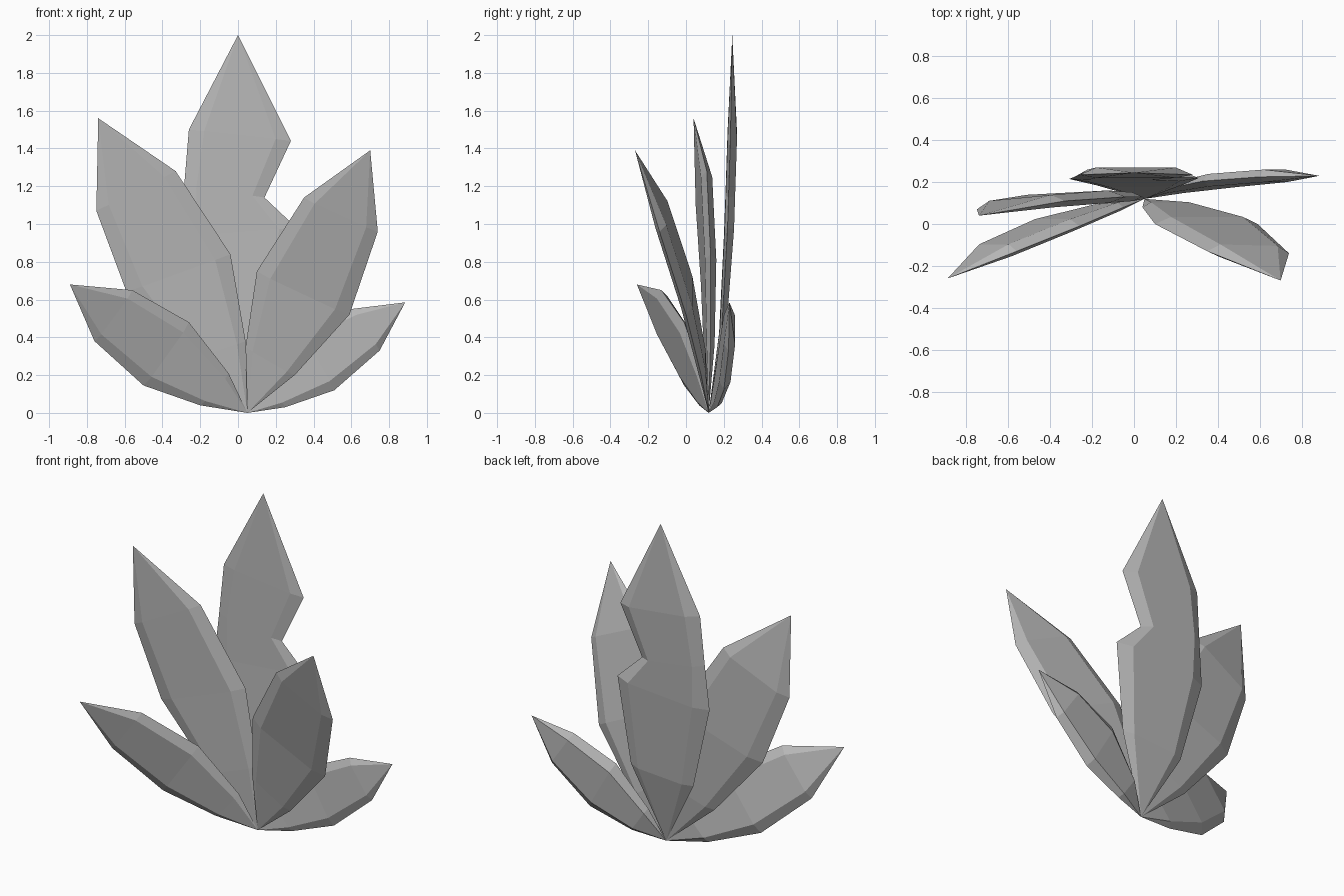
import bpy, bmesh
from mathutils import Vector

if "Cube" in bpy.data.objects:
    bpy.data.objects.remove(bpy.data.objects["Cube"])

mat = bpy.data.materials.new("pale grey")
mat.diffuse_color = (0.47, 0.47, 0.47, 1)
mat.use_nodes = True
mat.node_tree.nodes["Principled BSDF"].inputs["Base Color"].default_value = mat.diffuse_color

BASE = Vector((0.05, 0.12, 0.0))


def leaf(name, tip, rings, front=0.025, back=0.035):
    """Faceted leaf: hexagonal sections between left/right edge points, closed at base and tip."""
    bm = bmesh.new()
    tip = Vector(tip)
    axis = tip - BASE
    base_v, tip_v = bm.verts.new(BASE), bm.verts.new(tip)
    sections = []
    for i, (l, r) in enumerate(rings):
        l, r = Vector(l), Vector(r)
        n = (r - l).cross(axis).normalized()      # towards the front
        k = 0.7 if i == 0 else 1.0
        a, b = l.lerp(r, 0.15), l.lerp(r, 0.85)
        pts = [l, a + n * front * k, b + n * front * k,
               r, b - n * back * k, a - n * back * k]
        sections.append([bm.verts.new(p) for p in pts])
    for j in range(6):
        k = (j + 1) % 6
        bm.faces.new((base_v, sections[0][k], sections[0][j]))
        for s, t in zip(sections, sections[1:]):
            bm.faces.new((s[j], s[k], t[k], t[j]))
        bm.faces.new((sections[-1][j], sections[-1][k], tip_v))
    bmesh.ops.recalc_face_normals(bm, faces=bm.faces[:])
    me = bpy.data.meshes.new(name)
    bm.to_mesh(me)
    bm.free()
    me.materials.append(mat)
    bpy.context.collection.objects.link(bpy.data.objects.new(name, me))


# tall middle leaf, with a notch torn in its right edge
leaf("middle_leaf", (0, 0.245, 2.0), [
    ((-0.18, 0.185, 0.42), (0.24, 0.19, 0.45)),
    ((-0.31, 0.215, 0.93), (0.31, 0.22, 0.98)),
    ((-0.285, 0.225, 1.2), (0.14, 0.225, 1.14)),
    ((-0.26, 0.235, 1.5), (0.28, 0.235, 1.44))], 0.015, 0.035)

# upper side leaves
leaf("upper_left_leaf", (-0.74, 0.04, 1.56), [
    ((-0.27, 0.11, 0.27), (0.04, 0.13, 0.38)),
    ((-0.59, 0.10, 0.64), (-0.04, 0.13, 0.84)),
    ((-0.75, 0.07, 1.07), (-0.33, 0.11, 1.28))])
leaf("upper_right_leaf", (0.70, -0.27, 1.39), [
    ((0.04, 0.08, 0.35), (0.30, 0.08, 0.20)),
    ((0.10, 0.0, 0.75), (0.59, 0.0, 0.52)),
    ((0.35, -0.13, 1.14), (0.74, -0.14, 0.96))])

# low side leaves
leaf("lower_left_leaf", (-0.89, -0.26, 0.68), [
    ((-0.20, 0.07, 0.04), (-0.05, 0.08, 0.21)),
    ((-0.50, -0.01, 0.145), (-0.26, -0.01, 0.48)),
    ((-0.76, -0.13, 0.38), (-0.56, -0.13, 0.65))])
leaf("lower_right_leaf", (0.885, 0.23, 0.585), [
    ((0.14, 0.165, 0.19), (0.25, 0.165, 0.03)),
    ((0.33, 0.205, 0.43), (0.51, 0.20, 0.12)),
    ((0.60, 0.225, 0.55), (0.75, 0.225, 0.33))])
